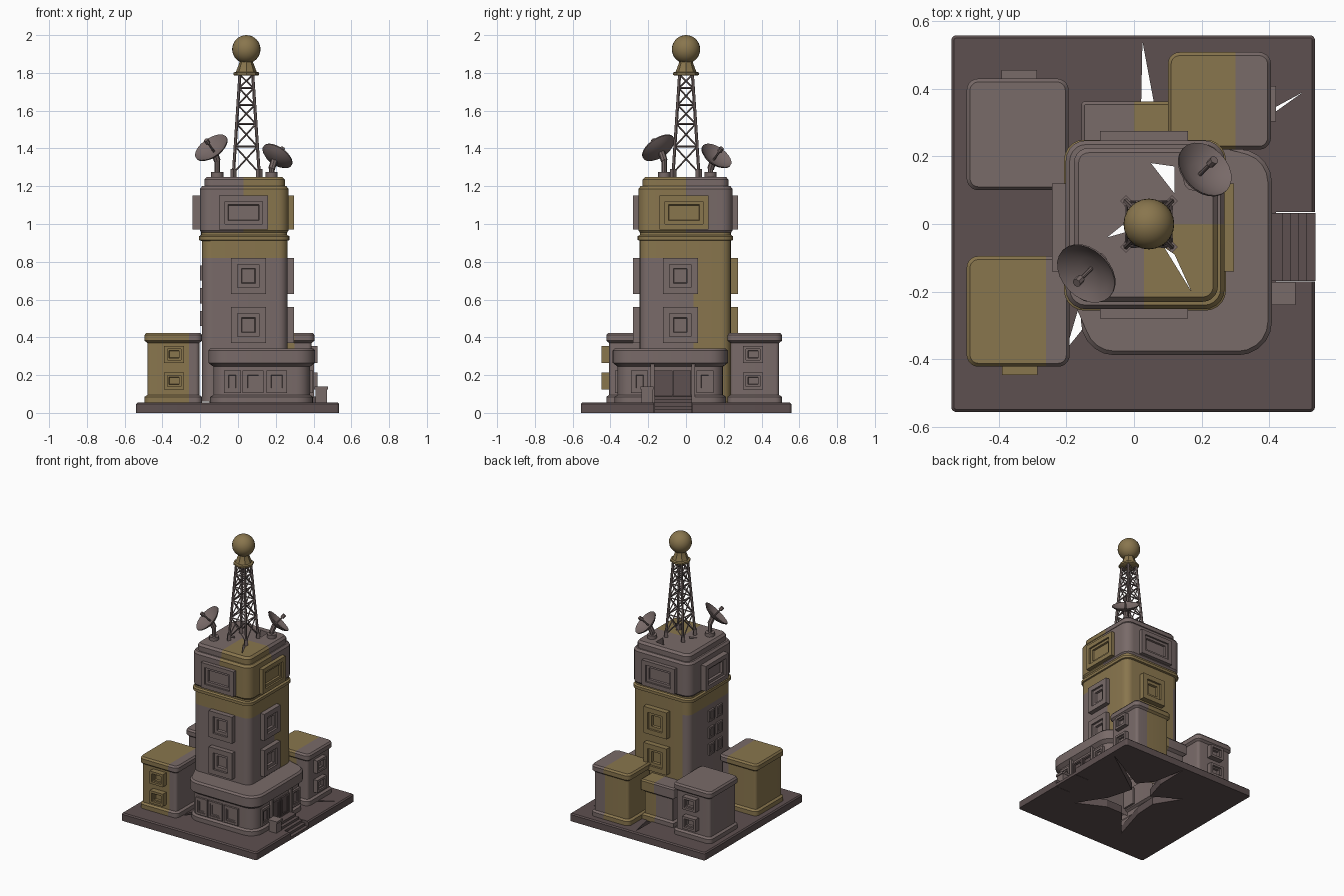
import bpy, bmesh, math
from mathutils import Vector, Matrix

if "Cube" in bpy.data.objects:
    bpy.data.objects.remove(bpy.data.objects["Cube"])


def mat(name, c):
    m = bpy.data.materials.new(name)
    m.diffuse_color = (*c, 1)
    m.use_nodes = True
    m.node_tree.nodes["Principled BSDF"].inputs["Base Color"].default_value = m.diffuse_color
    return m


WALL = mat("wall_mauve", (0.19, 0.145, 0.14))
DARK = mat("stone_dark", (0.11, 0.08, 0.08))
OCHRE = mat("wall_ochre", (0.25, 0.18, 0.075))


def finish(name, bm, m=WALL):
    bmesh.ops.recalc_face_normals(bm, faces=bm.faces)
    me = bpy.data.meshes.new(name)
    bm.to_mesh(me)
    bm.free()
    me.materials.append(m)
    ob = bpy.data.objects.new(name, me)
    bpy.context.collection.objects.link(ob)
    return ob


def skin(bm, rings, top, bottom):
    vs = [[bm.verts.new(p) for p in ring] for ring in rings]
    n = len(vs[0])
    for a, b in zip(vs, vs[1:]):
        for i in range(n):
            bm.faces.new((a[i], a[(i + 1) % n], b[(i + 1) % n], b[i]))
    if top:
        bm.faces.new(vs[-1])
    if bottom:
        bm.faces.new(vs[0][::-1])


def rect(z, x0, x1, y0, y1, r):
    pts = []
    for cx, cy, a0 in ((x1 - r, y1 - r, 0), (x0 + r, y1 - r, 90), (x0 + r, y0 + r, 180), (x1 - r, y0 + r, 270)):
        for k in range(6):
            a = math.radians(a0 + k * 18)
            pts.append((cx + r * math.cos(a), cy + r * math.sin(a), z))
    return pts


def loft(name, box, r, profile, m=WALL, top=True, bottom=False, last=None):
    """Rounded-rectangle body; profile = (z, inset) pairs."""
    x0, x1, y0, y1 = box
    rings = [rect(z, x0 + d, x1 - d, y0 + d, y1 - d, max(r - d, 0.005)) for z, d in profile]
    if last:
        rings.append(last)
    bm = bmesh.new()
    skin(bm, rings, top, bottom)
    return finish(name, bm, m)


def lathe(bm, profile, M, n=24):
    rings = [[M @ Vector((r * math.cos(2 * math.pi * i / n), r * math.sin(2 * math.pi * i / n), z)) for i in range(n)]
             for r, z in profile]
    skin(bm, rings, True, True)


def beam(bm, a, b, r, seg=4):
    a, b = Vector(a), Vector(b)
    M = Matrix.Translation((a + b) / 2) @ (b - a).to_track_quat('Z', 'Y').to_matrix().to_4x4()
    bmesh.ops.create_cone(bm, cap_ends=True, segments=seg, radius1=r, radius2=r, depth=(b - a).length, matrix=M)


def block(name, x0, x1, y0, y1, z0, z1, m=WALL):
    bm = bmesh.new()
    skin(bm, [[(x0, y0, z), (x1, y0, z), (x1, y1, z), (x0, y1, z)] for z in (z0, z1)], True, True)
    return finish(name, bm, m)


def window(name, face, u, z, w, h, wall, depth, border=0.02, m=WALL):
    """Raised frame with a stepped, sunken pane."""
    def r(y, d):
        return [(-w / 2 + d, y, -h / 2 + d), (w / 2 - d, y, -h / 2 + d), (w / 2 - d, y, h / 2 - d), (-w / 2 + d, y, h / 2 - d)]
    b = border
    bm = bmesh.new()
    skin(bm, [r(0.015, 0), r(-depth, 0), r(-depth, b), r(-depth * 0.6, b),
              r(-depth * 0.6, b * 1.6), r(-depth * 0.2, b * 1.7)], True, True)
    ob = finish(name, bm, m)
    ang = {'-y': 0, '+x': 90, '+y': 180, '-x': -90}[face]
    ob.rotation_euler.z = math.radians(ang)
    ob.location = (u, wall, z) if 'y' in face else (wall, u, z)


def paint(ob, cuts, test):
    """Split along planes and colour the faces that pass the test ochre."""
    me = ob.data
    me.materials.append(OCHRE)
    bm = bmesh.new()
    bm.from_mesh(me)
    for co, no in cuts:
        bmesh.ops.bisect_plane(bm, geom=bm.verts[:] + bm.edges[:] + bm.faces[:], plane_co=co, plane_no=no)
    for f in bm.faces:
        f.material_index = int(test(f.calc_center_median()))
    bm.to_mesh(me)
    bm.free()


def cut(ob, name, pts, z0, z1):
    bm = bmesh.new()
    skin(bm, [[(x, y, z) for x, y in pts] for z in (z0, z1)], True, True)
    c = finish(name, bm)
    c.hide_render = True
    c.hide_set(True)
    mod = ob.modifiers.new(name, 'BOOLEAN')
    mod.operation, mod.object, mod.solver = 'DIFFERENCE', c, 'EXACT'


X, Y, Z = (1, 0, 0), (0, 1, 0), (0, 0, 1)

# Ground slab with stair notch and star-shaped fracture
slab = loft("ground_slab", (-0.54, 0.535, -0.556, 0.558), 0.015, [(0, 0), (0.047, 0), (0.055, 0.008)], DARK, bottom=True)
cut(slab, "stair_notch", [(0.42, -0.17), (0.6, -0.17), (0.6, 0.035), (0.42, 0.035)], -0.1, 0.2)
cut(slab, "slab_fracture", [(0.12, 0.12), (0.5, 0.39), (0.15, 0.2), (0.07, 0.3), (0.025, 0.54), (0.02, 0.3), (-0.03, 0.13),
                            (-0.22, 0.24), (-0.11, 0.06), (-0.12, -0.1), (-0.2, -0.37), (-0.03, -0.16), (0.1, -0.16),
                            (0.3, -0.26), (0.17, -0.06)], -0.1, 0.2)

# Entrance stairs, side block
for i in range(5):
    block("stair_step", 0.38, 0.44 + 0.024 * i, -0.168, 0.033, 0, 0.088 - 0.017 * i, DARK)
block("stair_pedestal", 0.41, 0.47, -0.235, -0.175, 0.05, 0.125)
block("pedestal_cap", 0.405, 0.477, -0.24, -0.172, 0.125, 0.14)

# Tower shaft, band and upper storey
shaft_box = (-0.19, 0.263, -0.245, 0.237)
shaft = loft("tower_shaft", shaft_box, 0.05, [(0.06, 0), (0.92, 0)], top=False)
paint(shaft, [((0, 0, 0.82), Z), ((0, 0.04, 0), Y), ((-0.14, 0, 0), X)],
      lambda c: c.z > 0.82 or (c.y > 0.04 and c.x > -0.14))
loft("tower_band", (-0.207, 0.272, -0.256, 0.249), 0.06,
     [(0.91, 0.016), (0.915, 0), (0.935, 0), (0.942, 0.012), (0.955, 0.012)], OCHRE, top=False)
upper = loft("upper_storey", (-0.202, 0.268, -0.252, 0.247), 0.06,
             [(0.95, 0.012), (0.965, 0), (1.185, 0), (1.2, 0.012), (1.2, 0.05)], top=False)
roof = loft("tower_roof", (-0.178, 0.248, -0.23, 0.225), 0.045, [(1.19, 0), (1.235, 0), (1.25, 0.014)], bottom=True)
for ob in (upper, roof):
    paint(ob, [((0.03, 0, 0), X), (Vector((0, 0, 0)), Y)], lambda c: c.x > 0.03 and c.y < 0)
cut(roof, "roof_crack_a", [(-0.01, -0.02), (-0.08, -0.04), (-0.03, 0.0)], 1.1, 1.4)
cut(roof, "roof_crack_b", [(0.12, 0.09), (0.05, 0.18), (0.12, 0.17)], 1.1, 1.4)
cut(roof, "roof_crack_c", [(0.09, -0.07), (0.17, -0.2), (0.12, -0.09)], 1.1, 1.4)

# Tower windows
for face, u, wall, ush in (('-y', 0.03, -0.25, 0.055), ('+y', 0.03, 0.245, 0.055),
                           ('+x', -0.01, 0.266, -0.03), ('-x', -0.01, -0.2, -0.03)):
    dep = 0.042 if face == '-x' else 0.03
    window("upper_window", face, u, 1.06, 0.26, 0.18, wall, dep, 0.03, OCHRE if face == '+x' else WALL)
    if face != '-x':
        for z in (0.465, 0.725):
            window("shaft_window", face, ush, z, 0.185, 0.19, wall + (0.006 if face == '-y' else -0.006), 0.036, 0.035,
                   OCHRE if face == '+y' else WALL)
for z in (0.5, 0.62, 0.74):
    for y in (-0.1, -0.01):
        window("small_window", '-x', y, z, 0.06, 0.08, -0.19, 0.012, 0.01)

# Ground floor ring and rear link
loft("ground_floor", (-0.157, 0.408, -0.388, 0.222), 0.1,
     [(0.05, 0.01), (0.085, 0.01), (0.095, 0.026), (0.245, 0.026), (0.265, 0), (0.33, 0), (0.342, 0.012)],
     top=False, last=rect(0.342, *shaft_box, 0.05))
link = loft("rear_link", (-0.155, 0.11, 0.2, 0.362), 0.008,
            [(0.05, 0.005), (0.085, 0.005), (0.095, 0.02), (0.25, 0.02), (0.265, 0), (0.33, 0), (0.34, 0.008)])
paint(link, [((0, 0, 0), X)], lambda c: c.x > 0)
for x, w in ((-0.03, 0.09), (0.08, 0.11), (0.205, 0.11)):
    window("ground_window", '-y', x, 0.165, w, 0.12, -0.362, 0.014, 0.016)
for y in (-0.245, 0.1):
    window("ground_window", '+x', y, 0.165, 0.09, 0.12, 0.382, 0.014, 0.016)
for y in (-0.12, -0.02):
    window("entrance_door", '+x', y, 0.155, 0.095, 0.14, 0.382, 0.01, 0.012, DARK)
for y in (-0.178, 0.038):
    block("door_post", 0.37, 0.402, y - 0.01, y + 0.01, 0.08, 0.26)
for y in (-0.2, 0.1):
    window("ground_window", '-x', y, 0.165, 0.1, 0.12, -0.131, 0.012, 0.016)

# Three corner houses
for name, box, limit, face, u, wall, dep in (
        ("front_left_house", (-0.495, -0.19, -0.422, -0.095), -0.26, '-y', -0.338, -0.407, 0.04),
        ("rear_left_house", (-0.495, -0.193, 0.1, 0.43), None, '+y', -0.34, 0.415, 0.04),
        ("rear_right_house", (0.1, 0.405, 0.22, 0.508), 0.3, '+x', 0.355, 0.39, 0.03)):
    h = loft(name, box, 0.035, [(0.05, 0), (0.085, 0), (0.095, 0.015), (0.37, 0.015), (0.382, 0), (0.412, 0), (0.424, 0.01)])
    if limit:
        paint(h, [((limit, 0, 0), X)], lambda c: c.x < limit)
    for z in (0.17, 0.31):
        window("house_window", face, u, z, 0.105, 0.09, wall, dep, 0.016, OCHRE if face == '-y' else WALL)

# Lattice mast
CX, CY, LEVELS = 0.044, 0.0, (1.27, 1.41, 1.53, 1.63, 1.72, 1.79)


def corner(i, z):
    d = 0.068 - (z - 1.27) / 0.52 * 0.034
    sx, sy = ((1, 1), (-1, 1), (-1, -1), (1, -1))[i % 4]
    return (CX + sx * d, CY + sy * d, z)


bm = bmesh.new()
for i in range(4):
    a = corner(i, 1.27)
    beam(bm, (a[0], a[1], 1.24), (a[0], a[1], 1.29), 0.017)
    beam(bm, a, corner(i, 1.79), 0.0085, 6)
    for z0, z1 in zip(LEVELS, LEVELS[1:]):
        beam(bm, corner(i, z0), corner(i + 1, z1), 0.0045)
        beam(bm, corner(i + 1, z0), corner(i, z1), 0.0045)
        beam(bm, corner(i, z1), corner(i + 1, z1), 0.005)
finish("lattice_mast", bm)

# Mast collar and ball
bm = bmesh.new()
lathe(bm, [(0.06, 1.785), (0.068, 1.79), (0.068, 1.802), (0.055, 1.806), (0.036, 1.855), (0.036, 1.87)],
      Matrix.Translation((CX, CY, 0)), 8)
finish("mast_collar", bm, OCHRE)
bm = bmesh.new()
bmesh.ops.create_uvsphere(bm, u_segments=24, v_segments=16, radius=0.075, matrix=Matrix.Translation((CX, CY, 1.925)))
finish("mast_ball", bm, OCHRE)

# Two satellite dishes with feed rods and stands
for x, y, z, s in ((-0.135, -0.14, 1.395, -1), (0.203, 0.155, 1.352, 1)):
    n = Vector((s * 0.5, s * 0.5, 0.72)).normalized()
    c = Vector((x, y, z)) - n * 0.025
    M = Matrix.Translation(c) @ n.to_track_quat('Z', 'Y').to_matrix().to_4x4()
    r = 0.098 if s < 0 else 0.09
    bm = bmesh.new()
    lathe(bm, [(0.002, 0), (r * 0.4, 0.005), (r * 0.75, 0.017), (r, 0.034), (r, 0.04), (r * 0.75, 0.024),
               (r * 0.4, 0.012), (0.002, 0.008)], M)
    beam(bm, c, c + n * 0.075, 0.006, 8)
    beam(bm, c + n * 0.07, c + n * 0.095, 0.013, 8)
    px, py = x - s * 0.025, y - s * 0.025
    beam(bm, (px, py, 1.245), (px, py, 1.275), 0.032, 12)
    beam(bm, (px, py, 1.27), (px, py, z - 0.05), 0.014, 8)
    beam(bm, (px, py, z - 0.06), c + n * 0.003, 0.018, 8)
    finish("satellite_dish", bm)

# Smooth rounded surfaces, keep edges sharp
for ob in bpy.context.scene.objects:
    if not ob.hide_render:
        ob.select_set(True)
        bpy.context.view_layer.objects.active = ob
bpy.ops.object.shade_smooth_by_angle(angle=math.radians(35))
